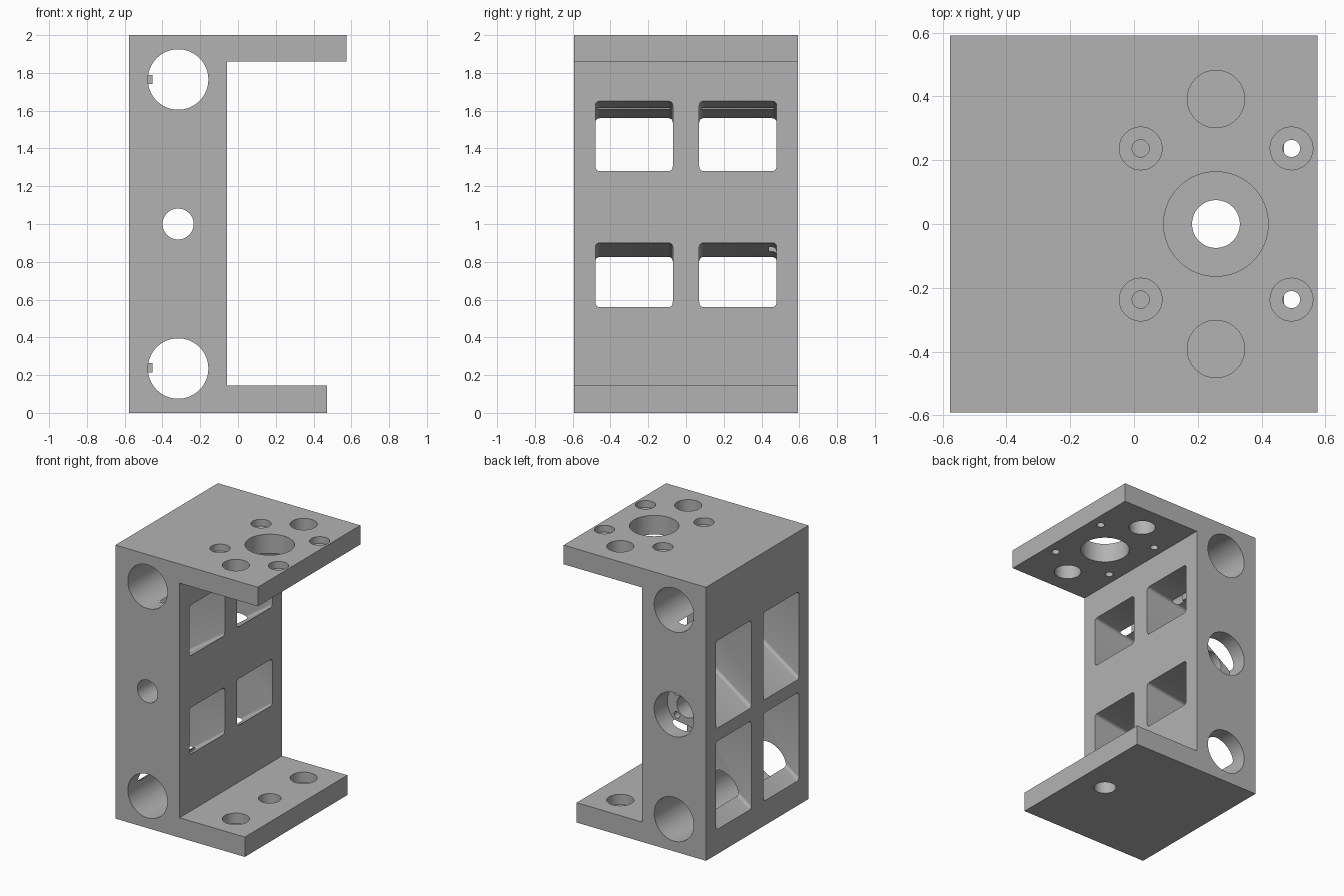
import bpy, bmesh, math
from mathutils import Matrix, Vector

cube = bpy.data.objects.get("Cube")
if cube:
    bpy.data.objects.remove(cube, do_unlink=True)

grey = bpy.data.materials.new("machined grey")
grey.use_nodes = True
grey.diffuse_color = (0.45, 0.45, 0.45, 1)
grey.node_tree.nodes["Principled BSDF"].inputs["Base Color"].default_value = (0.45, 0.45, 0.45, 1)


def make_object(name, bm):
    bmesh.ops.recalc_face_normals(bm, faces=bm.faces)
    mesh = bpy.data.meshes.new(name)
    bm.to_mesh(mesh)
    bm.free()
    mesh.materials.append(grey)
    obj = bpy.data.objects.new(name, mesh)
    bpy.context.collection.objects.link(obj)
    return obj


def prism(name, profile, y0, y1, fillet=0):
    """Extrude an x-z profile along y, optionally rounding its long corners."""
    bm = bmesh.new()
    face = bm.faces.new([bm.verts.new((x, y0, z)) for x, z in profile])
    new = bmesh.ops.extrude_face_region(bm, geom=[face])["geom"]
    bmesh.ops.translate(bm, vec=(0, y1 - y0, 0),
                        verts=[v for v in new if isinstance(v, bmesh.types.BMVert)])
    if fillet:
        edges = [e for e in bm.edges
                 if abs(e.verts[0].co.x - e.verts[1].co.x) > 0.1]
        bmesh.ops.bevel(bm, geom=edges, offset=fillet, segments=5,
                        profile=0.5, affect='EDGES')
    return make_object(name, bm)


def drill(name, start, end, radius):
    """Cylindrical cutter between two points."""
    a, b = Vector(start), Vector(end)
    turn = (b - a).to_track_quat('Z', 'Y').to_matrix().to_4x4()
    bm = bmesh.new()
    bmesh.ops.create_cone(bm, cap_ends=True, segments=64, radius1=radius, radius2=radius,
                          depth=(b - a).length, matrix=Matrix.Translation((a + b) / 2) @ turn)
    return make_object(name, bm)


def cut(target, cutter):
    mod = target.modifiers.new(cutter.name, 'BOOLEAN')
    mod.operation = 'DIFFERENCE'
    mod.solver = 'EXACT'
    mod.object = cutter
    cutters.append(cutter)


cutters = []
BACK, FACE, HALF = -0.577, -0.058, 0.592
BORE_X, FLANGE_X = -0.317, 0.257

# Column with its two flanges as one solid
bracket = prism("bracket_body", [
    (BACK, 0), (0.47, 0), (0.47, 0.145), (FACE, 0.145),
    (FACE, 1.86), (0.575, 1.86), (0.575, 2), (BACK, 2)], -HALF, HALF)

# Tapered windows through the column, extended past both faces
for bottom, top, back_bottom, back_top in ((1.28, 1.65, 0.92, 1.56), (0.56, 0.90, 0.18, 0.825)):
    over = 0.1 / (FACE - BACK)
    dz, dt = (bottom - back_bottom) * over, (top - back_top) * over
    outline = [(FACE + 0.1, bottom + dz), (FACE + 0.1, top + dt),
               (BACK - 0.1, back_top - dt), (BACK - 0.1, back_bottom - dz)]
    for y0, y1 in ((-0.48, -0.07), (0.07, 0.48)):
        cut(bracket, prism("window_cutter", outline, y0, y1, 0.022))

# Bores running front to back
for z, radius in ((1.765, 0.16), (0.235, 0.16), (1.0, 0.082)):
    cut(bracket, drill("bore_cutter", (BORE_X, -0.7, z), (BORE_X, 0.7, z), radius))

# Rear counterbore with four screw holes in its floor
cut(bracket, drill("counterbore_cutter", (BORE_X, 0.44, 1), (BORE_X, 0.7, 1), 0.16))
for sx in (-1, 1):
    for sz in (-1, 1):
        x, z = BORE_X + sx * 0.083, 1 + sz * 0.083
        cut(bracket, drill("screw_cutter", (x, 0.3, z), (x, 0.5, z), 0.024))

# Top flange: central hole, side holes, countersunk screw holes
cut(bracket, drill("centre_cutter", (FLANGE_X, 0, 1.7), (FLANGE_X, 0, 2.1), 0.164))
for side in (-1, 1):
    y = side * 0.392
    cut(bracket, drill("side_cutter", (FLANGE_X, y, 1.7), (FLANGE_X, y, 2.1), 0.09))
    cut(bracket, drill("pocket_cutter", (FLANGE_X, y, 0.07), (FLANGE_X, y, 0.3), 0.09))
    for x in (0.021, 0.494):
        y = side * 0.237
        cut(bracket, drill("screw_cutter", (x, y, 1.7), (x, y, 2.1), 0.027))
        cut(bracket, drill("screw_head_cutter", (x, y, 1.95), (x, y, 2.1), 0.067))

# Bottom flange: central hole
cut(bracket, drill("base_cutter", (FLANGE_X, 0, -0.1), (FLANGE_X, 0, 0.3), 0.075))

# Bake the cuts and drop the cutters
bpy.context.view_layer.update()
baked = bpy.data.meshes.new_from_object(bracket.evaluated_get(bpy.context.evaluated_depsgraph_get()))
bracket.modifiers.clear()
bracket.data = baked
baked.materials.clear()
baked.materials.append(grey)
for cutter in cutters:
    bpy.data.objects.remove(cutter, do_unlink=True)

# Small keys on the wall of the two large bores
for name, z in (("upper_bore_key", 1.765), ("lower_bore_key", 0.24)):
    prism(name, [(-0.485, z - 0.025), (-0.453, z - 0.025),
                 (-0.453, z + 0.025), (-0.485, z + 0.025)], -0.03, 0.03)

bpy.ops.object.select_all(action='DESELECT')
bracket.select_set(True)
bpy.context.view_layer.objects.active = bracket
bpy.ops.object.shade_smooth_by_angle(angle=math.radians(30))
